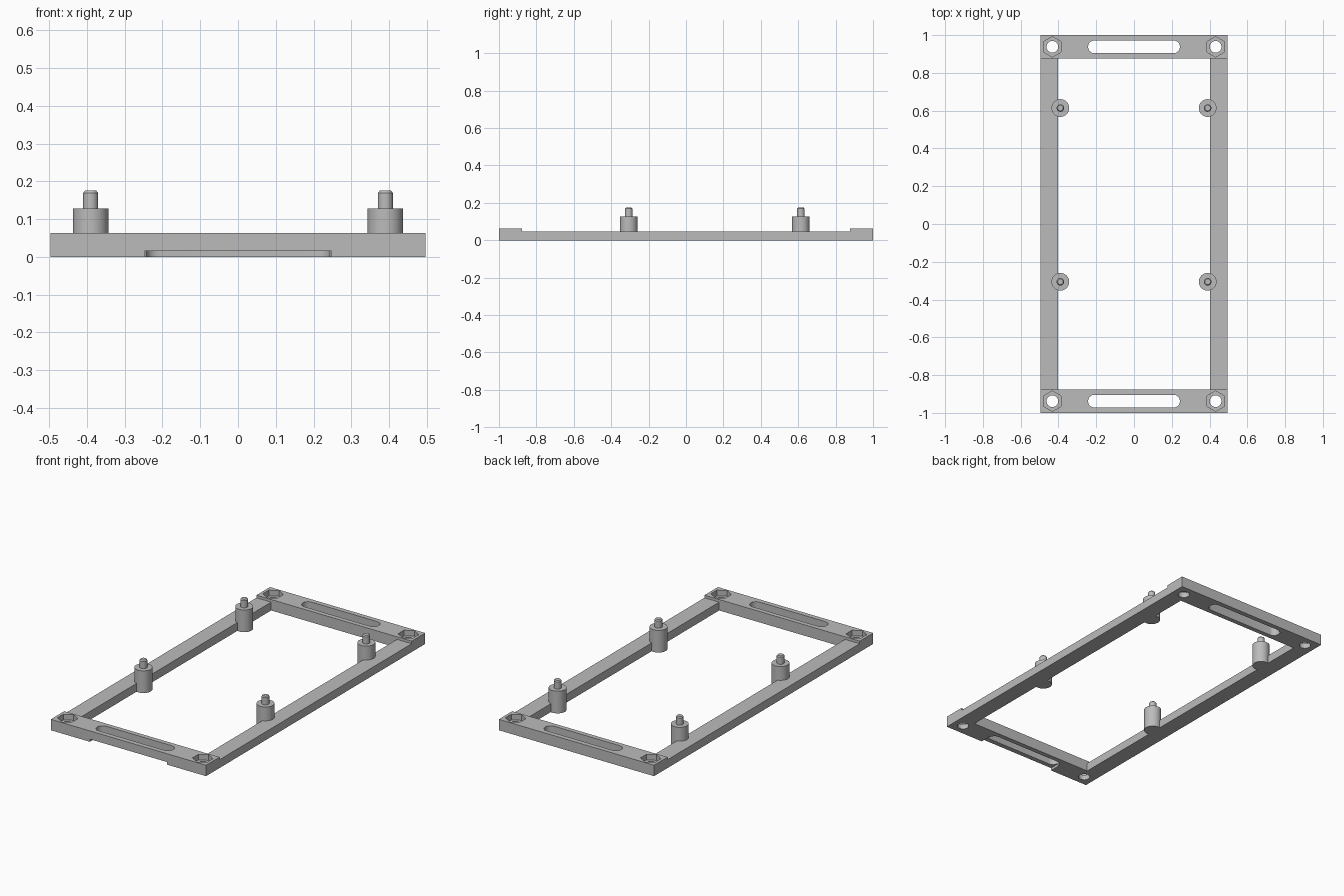
import bpy, bmesh, math

if "Cube" in bpy.data.objects:
    bpy.data.objects.remove(bpy.data.objects["Cube"])

gray = bpy.data.materials.new("plain gray")
gray.diffuse_color = (0.5, 0.5, 0.5, 1)
gray.use_nodes = True
gray.node_tree.nodes["Principled BSDF"].inputs["Base Color"].default_value = gray.diffuse_color

HALF_W, INNER_W = 0.496, 0.402      # frame half width, opening half width
END_IN = 0.877                      # inner edge of the end bars
END_H, RAIL_H = 0.063, 0.048        # bar heights
HOLE_X, HOLE_Y = 0.432, 0.938       # screw hole positions


def make_object(name, bm):
    bmesh.ops.recalc_face_normals(bm, faces=bm.faces)
    me = bpy.data.meshes.new(name)
    bm.to_mesh(me)
    bm.free()
    me.materials.append(gray)
    ob = bpy.data.objects.new(name, me)
    bpy.context.collection.objects.link(ob)
    return ob


def prism(name, outline, z0, z1):
    bm = bmesh.new()
    face = bm.faces.new([bm.verts.new((x, y, z0)) for x, y in outline])
    new = bmesh.ops.extrude_face_region(bm, geom=[face])["geom"]
    bmesh.ops.translate(bm, vec=(0, 0, z1 - z0),
                        verts=[v for v in new if isinstance(v, bmesh.types.BMVert)])
    return make_object(name, bm)


def rect(x0, x1, y0, y1):
    return [(x0, y0), (x1, y0), (x1, y1), (x0, y1)]


def arc(cx, cy, r, start, sweep, n, closed=False):
    steps = n if closed else n + 1
    return [(cx + r * math.cos(start + sweep * i / n),
             cy + r * math.sin(start + sweep * i / n)) for i in range(steps)]


def lathe(name, profile, cx, cy, n=32):
    bm = bmesh.new()
    rings = [[bm.verts.new((x, y, z)) for x, y in arc(cx, cy, r, 0, math.tau, n, True)]
             for r, z in profile]
    for a, b in zip(rings, rings[1:]):
        for i in range(n):
            j = (i + 1) % n
            bm.faces.new((a[i], a[j], b[j], b[i]))
    bm.faces.new(rings[0])
    bm.faces.new(rings[-1])
    return make_object(name, bm)


def combine(ob, tool, operation):
    mod = ob.modifiers.new("combine", 'BOOLEAN')
    mod.operation, mod.solver, mod.object = operation, 'EXACT', tool
    bpy.context.view_layer.objects.active = ob
    bpy.ops.object.modifier_apply(modifier=mod.name)
    bpy.data.objects.remove(tool)


def smooth(ob):
    bpy.ops.object.select_all(action='DESELECT')
    ob.select_set(True)
    bpy.context.view_layer.objects.active = ob
    bpy.ops.object.shade_smooth_by_angle(angle=math.radians(30))


# End bars with a long slot, screw holes and hexagonal nut pockets
for side, label in ((-1, "front"), (1, "back")):
    bar = prism(label + "_end_bar",
                rect(-HALF_W, HALF_W, *sorted((side * END_IN, side * 1.0))), 0, END_H)
    y, r, cx = side * HOLE_Y, 0.034, 0.209
    slot = (arc(cx, y, r, -math.pi / 2, math.pi, 12)
            + arc(-cx, y, r, math.pi / 2, math.pi, 12))
    combine(bar, prism("slot_cutter", slot, -0.1, 0.2), 'DIFFERENCE')
    for sx in (-1, 1):
        x = sx * HOLE_X
        hole = arc(x, y, 0.031, 0, math.tau, 32, True)
        pocket = arc(x, y, 0.054, math.pi / 6, math.tau, 6, True)
        combine(bar, prism("hole_cutter", hole, -0.1, 0.2), 'DIFFERENCE')
        combine(bar, prism("pocket_cutter", pocket, 0.03, 0.2), 'DIFFERENCE')
    if side < 0:
        # Shallow notch under the front bar, opening outward from the slot
        notch = rect(-0.247, 0.247, -1.1, -HOLE_Y)
        combine(bar, prism("notch_cutter", notch, -0.1, 0.015), 'DIFFERENCE')
    smooth(bar)

# Side rails, each carrying two standoff posts with locating pins
POST = [(0.047, 0), (0.047, 0.128), (0.020, 0.128), (0.020, 0.169), (0.015, 0.175)]
for side, label in ((-1, "left"), (1, "right")):
    rail = prism(label + "_rail_with_posts",
                 rect(*sorted((side * INNER_W, side * HALF_W)), -END_IN, END_IN), 0, RAIL_H)
    for y in (-0.306, 0.614):
        combine(rail, lathe("post", POST, side * 0.39, y), 'UNION')
    smooth(rail)
